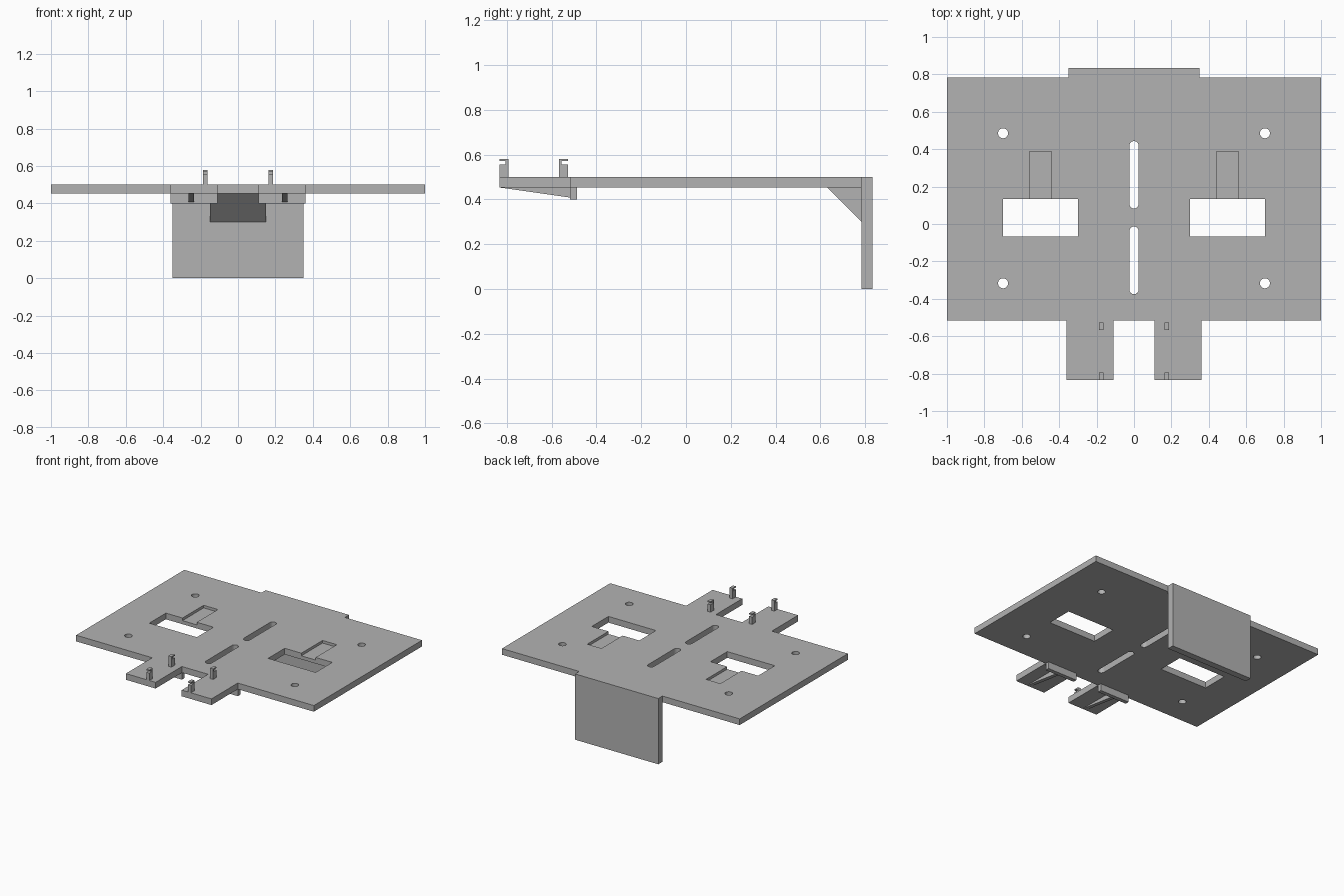
import bpy, bmesh, math
from mathutils import Vector

if "Cube" in bpy.data.objects:
    bpy.data.objects.remove(bpy.data.objects["Cube"], do_unlink=True)

grey = bpy.data.materials.new("matte grey")
grey.use_nodes = True
colour = (0.45, 0.45, 0.45, 1)
grey.diffuse_color = colour
grey.node_tree.nodes["Principled BSDF"].inputs["Base Color"].default_value = colour

TOP, UNDER = 0.5, 0.453
PLATE_BACK, PLATE_FRONT, EDGE = 0.783, -0.517, 0.833
AXES = {"x": ((0, 1, 0), (0, 0, 1), (1, 0, 0)),
        "z": ((1, 0, 0), (0, 1, 0), (0, 0, 1))}


def extrude(name, profile, low, high, axis="z"):
    """Extrude a flat profile along the given axis."""
    u, v, w = (Vector(a) for a in AXES[axis])
    bm = bmesh.new()
    face = bm.faces.new([bm.verts.new(u * a + v * b + w * low) for a, b in profile])
    new = bmesh.ops.extrude_face_region(bm, geom=[face])["geom"]
    bmesh.ops.translate(bm, vec=w * (high - low),
                        verts=[g for g in new if isinstance(g, bmesh.types.BMVert)])
    bmesh.ops.recalc_face_normals(bm, faces=bm.faces)
    mesh = bpy.data.meshes.new(name)
    bm.to_mesh(mesh)
    bm.free()
    mesh.materials.append(grey)
    obj = bpy.data.objects.new(name, mesh)
    bpy.context.collection.objects.link(obj)
    return obj


def rect(x0, x1, y0, y1):
    return [(x0, y0), (x1, y0), (x1, y1), (x0, y1)]


def rounded(x, y0, y1, r, steps=12):
    """Slot outline with semicircular ends; a circle when y0 equals y1."""
    ends = []
    for y, start in ((y1, 0), (y0, math.pi)):
        for i in range(steps + (y0 != y1)):
            a = start + math.pi * i / steps
            ends.append((x + r * math.cos(a), y + r * math.sin(a)))
    return ends


def cut(target, profile, floor=0.4):
    cutter = extrude("cutter", profile, floor, 0.6)
    cutter.hide_render = True
    mod = target.modifiers.new("cut", "BOOLEAN")
    mod.operation, mod.solver, mod.object = "DIFFERENCE", "EXACT", cutter
    bpy.context.view_layer.objects.active = target
    bpy.ops.object.modifier_apply(modifier=mod.name)
    bpy.data.objects.remove(cutter, do_unlink=True)


# Plate with two front tabs
half = [(0.11, PLATE_FRONT), (0.11, -EDGE), (0.36, -EDGE),
        (0.36, PLATE_FRONT), (1, PLATE_FRONT), (1, PLATE_BACK)]
plate = extrude("plate", half + [(-x, y) for x, y in reversed(half)], UNDER, TOP)

# Slots, windows with shallow pockets, and screw holes
for y0, y1 in ((0.108, 0.418), (-0.35, -0.038)):
    cut(plate, rounded(0, y0, y1, 0.025))
for s in (-1, 1):
    cut(plate, rect(s * 0.5 - 0.2, s * 0.5 + 0.2, -0.067, 0.133))
    cut(plate, rect(s * 0.5 - 0.06, s * 0.5 + 0.06, 0.1, 0.387), 0.48)
    for y in (0.485, -0.317):
        cut(plate, rounded(s * 0.7, y, y, 0.027))

# Rear flange and its sloped gusset
extrude("rear_flange", rect(-0.35, 0.35, PLATE_BACK, EDGE), 0, TOP)
extrude("gusset", [(0.63, UNDER), (PLATE_BACK, UNDER), (PLATE_BACK, 0.3)],
        -0.15, 0.15, "x")


def post_profile(outer, inner):
    """Side outline of a post with a small notch in its outer face."""
    deep = outer + (inner - outer) * 0.7
    return [(outer, TOP), (inner, TOP), (inner, 0.58), (outer, 0.58),
            (outer, 0.571), (deep, 0.571), (deep, 0.556), (outer, 0.556)]


# Under-tab bars, ribs and notched posts
for s, side in ((-1, "right"), (1, "left")):
    extrude(side + "_bar", rect(s * 0.235 - 0.125, s * 0.235 + 0.125, -0.517, -0.487),
            0.4, UNDER)
    extrude(side + "_rib", [(-EDGE, UNDER), (-0.517, UNDER), (-0.517, 0.408)],
            s * 0.25 - 0.014, s * 0.25 + 0.014, "x")
    for where, outer, inner in (("front", -EDGE, -0.793), ("rear", -0.527, -0.567)):
        extrude(f"{side}_{where}_post", post_profile(outer, inner),
                s * 0.175 - 0.0125, s * 0.175 + 0.0125, "x")
